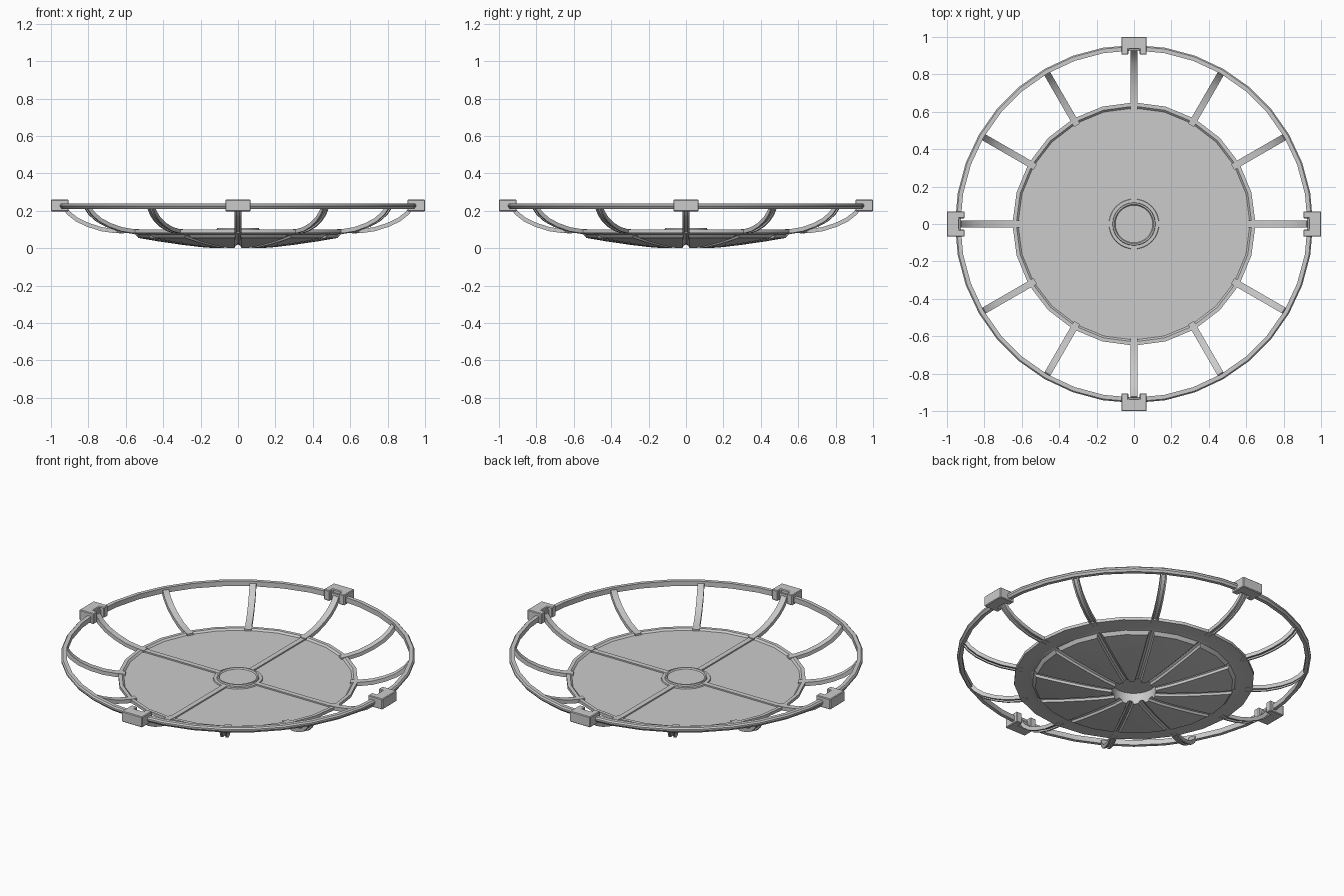
import bpy, bmesh, math
from mathutils import Vector

if "Cube" in bpy.data.objects:
    bpy.data.objects.remove(bpy.data.objects["Cube"])


def make(name, verts, faces, smooth=None):
    me = bpy.data.meshes.new(name)
    me.from_pydata(verts, [], faces)
    bm = bmesh.new()
    bm.from_mesh(me)
    bmesh.ops.remove_doubles(bm, verts=bm.verts, dist=1e-5)
    bmesh.ops.recalc_face_normals(bm, faces=bm.faces)
    bm.to_mesh(me)
    bm.free()
    ob = bpy.data.objects.new(name, me)
    bpy.context.collection.objects.link(ob)
    if smooth:
        shade(ob, smooth)
    return ob


def shade(ob, angle):
    bpy.ops.object.select_all(action='DESELECT')
    ob.select_set(True)
    bpy.context.view_layer.objects.active = ob
    bpy.ops.object.shade_smooth_by_angle(angle=math.radians(angle))


def lathe(name, prof, n, closed=False, smooth=None):
    """Revolve an (r, z) profile about z; r = 0 ends make caps."""
    m = len(prof)
    verts, faces = [], []
    for i in range(n):
        a = 2 * math.pi * i / n
        verts += [(r * math.cos(a), r * math.sin(a), z) for r, z in prof]
    for i in range(n):
        k = (i + 1) % n
        for j in range(m if closed else m - 1):
            q = (j + 1) % m
            f = [i * m + j, i * m + q, k * m + q, k * m + j]
            if prof[j][0] == 0:
                f = f[:3]
                f[0] = j
            elif prof[q][0] == 0:
                f = [f[0], q, f[3]]
            faces.append(f)
    # pole vertices are shared so unused copies are merged by make()
    return make(name, verts, faces, smooth)


def sweep(name, path, section, angles, smooth=None):
    """Sweep a (side, normal) section along an (r, z) path, at each angle."""
    verts, faces = [], []
    m = len(section)
    for a in angles:
        base = len(verts)
        c, s = math.cos(a), math.sin(a)
        for i, p in enumerate(path):
            d = (Vector(path[min(i + 1, len(path) - 1)]) - Vector(path[max(i - 1, 0)])).normalized()
            for w, t in section:
                r, z = p[0] - d.y * t, p[1] + d.x * t
                verts.append((r * c - w * s, r * s + w * c, z))
        for i in range(len(path) - 1):
            for j in range(m):
                q = (j + 1) % m
                o = base + i * m
                faces.append([o + j, o + q, o + m + q, o + m + j])
        faces.append([base + j for j in range(m)])
        faces.append([base + (len(path) - 1) * m + j for j in range(m)])
    return make(name, verts, faces, smooth)


TWELVE = [i * math.pi / 6 for i in range(12)]
FOUR = [i * math.pi / 2 for i in range(4)]

# Central dish: flat plate on top, stepped dome with open hub below
dish = lathe("dish", [(0, .09), (.62, .09), (.63, .1), (.65, .1), (.65, .082),
                      (.58, .08), (.55, .074), (.535, .055), (.43, .037), (.3, .018),
                      (.2, .006), (.12, 0), (.12, .065), (0, .065)], 24)

# Radial grooves cut into the dome underside
circle = [(.018 * math.cos(k * math.pi / 4), .018 * math.sin(k * math.pi / 4)) for k in range(8)]
cutter = sweep("groove_cutter", [(.1, 0), (.2, .006), (.3, .018), (.43, .037), (.56, .06)], circle, TWELVE)
cutter.hide_render = True
mod = dish.modifiers.new("grooves", 'BOOLEAN')
mod.operation = 'DIFFERENCE'
mod.solver = 'EXACT'
mod.object = cutter
bpy.ops.object.select_all(action='DESELECT')
bpy.context.view_layer.objects.active = dish
dish.select_set(True)
bpy.ops.object.modifier_apply(modifier="grooves")
bpy.data.objects.remove(cutter)
shade(dish, 35)

# Hub cap and four thin bars on the plate
lathe("hub_collar", [(0, .088), (.135, .088), (.132, .097), (.115, .097), (.113, .107),
                     (.105, .107), (.1, .1), (0, .1)], 32, smooth=30)
sweep("plate_bars", [(.11, .092), (.645, .092)],
      [(-.015, -.006), (.015, -.006), (.015, .006), (-.015, .006)], FOUR)

# Curved channel ribs rising to the rim
channel = [(-.018, .011), (.018, .011), (.018, -.011), (.009, -.011),
           (.009, -.002), (-.009, -.002), (-.009, -.011), (-.018, -.011)]
sweep("ribs", [(.61, .09), (.66, .092), (.73, .102), (.8, .124), (.86, .152),
               (.905, .187), (.932, .222)], channel, TWELVE, smooth=30)

# Outer rim ring
lathe("rim", [(.928, .21), (.948, .21), (.957, .222), (.957, .232), (.95, .24), (.928, .24)],
      36, closed=True, smooth=30)

# Four rim blocks, notched on the inner side
plan = [(1, -.068), (1, .068), (.905, .068), (.905, .03), (.935, .03),
        (.935, -.03), (.905, -.03), (.905, -.068)]
for i, a in enumerate(FOUR):
    c, s = math.cos(a), math.sin(a)
    n = len(plan)
    vs = [(x * c - y * s, x * s + y * c, z) for z in (.197, .26) for x, y in plan]
    fs = [[j, (j + 1) % n, n + (j + 1) % n, n + j] for j in range(n)]
    fs += [list(range(n)), list(range(n, 2 * n))]
    block = make(f"rim_block_{i + 1}", vs, fs)
    bev = block.modifiers.new("bevel", 'BEVEL')
    bev.width = .004
    bev.segments = 1
